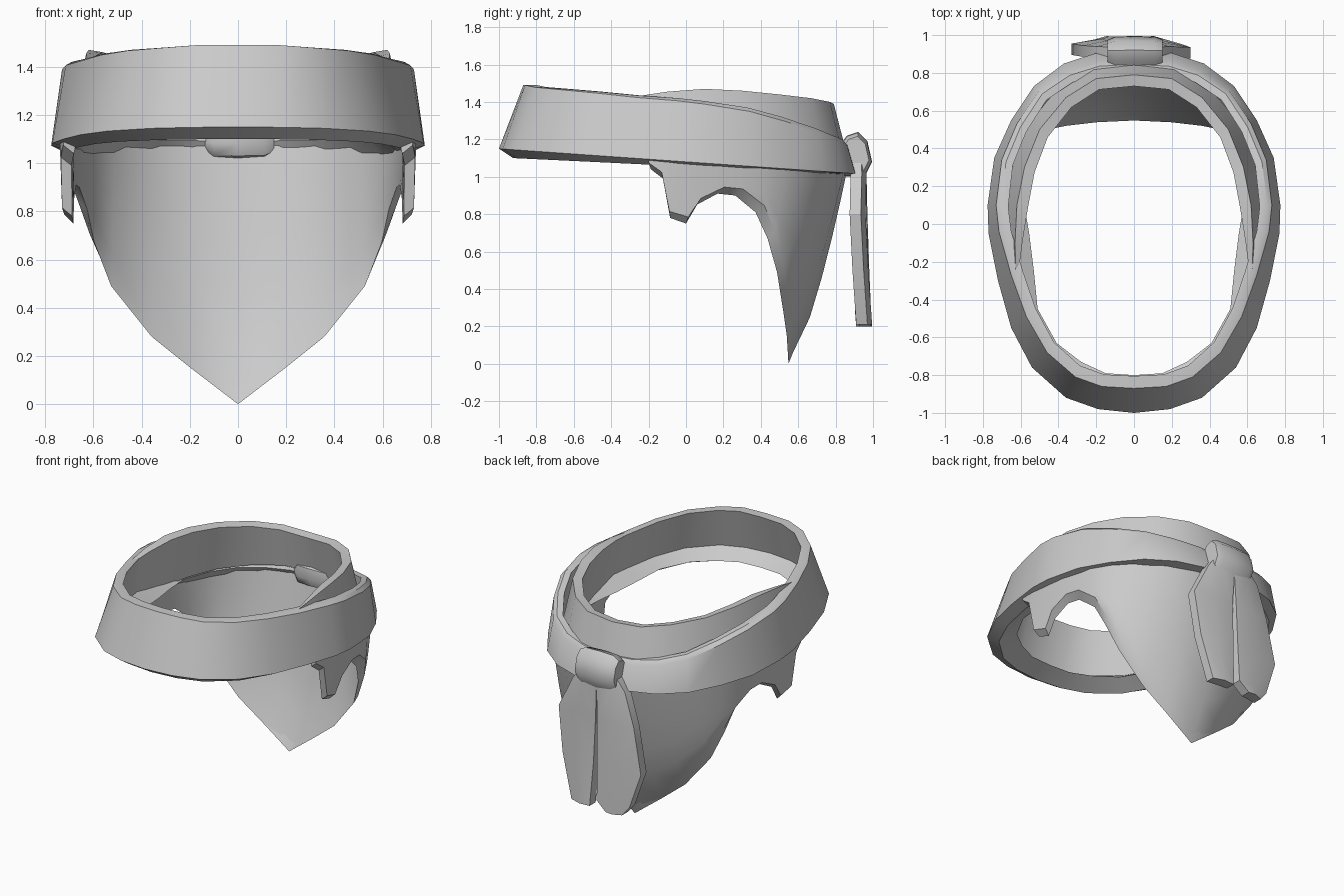
import bpy, bmesh, math
from mathutils import Vector

if "Cube" in bpy.data.objects:
    bpy.data.objects.remove(bpy.data.objects["Cube"], do_unlink=True)

# One grey cloth colour
cloth = bpy.data.materials.new("grey_cloth")
cloth.use_nodes = True
GREY = (0.6, 0.6, 0.6, 1)
cloth.diffuse_color = GREY
bsdf = next(n for n in cloth.node_tree.nodes if n.type == "BSDF_PRINCIPLED")
bsdf.inputs["Base Color"].default_value = GREY
bsdf.inputs["Roughness"].default_value = 0.8


def finish(name, bm, angle):
    bmesh.ops.recalc_face_normals(bm, faces=bm.faces)
    mesh = bpy.data.meshes.new(name)
    bm.to_mesh(mesh)
    bm.free()
    mesh.materials.append(cloth)
    ob = bpy.data.objects.new(name, mesh)
    bpy.context.collection.objects.link(ob)
    bpy.ops.object.select_all(action="DESELECT")
    ob.select_set(True)
    bpy.context.view_layer.objects.active = ob
    bpy.ops.object.shade_smooth_by_angle(angle=math.radians(angle))


def loft(name, sections, ring=False, angle=35):
    """Join closed cross-sections, either round a ring or with end caps."""
    bm = bmesh.new()
    rows = [[bm.verts.new(p) for p in s] for s in sections]
    n = len(rows[0])
    pairs = list(zip(rows, rows[1:] + rows[:1])) if ring else list(zip(rows, rows[1:]))
    for a, b in pairs:
        for i in range(n):
            j = (i + 1) % n
            bm.faces.new((a[i], a[j], b[j], b[i]))
    if not ring:
        bm.faces.new(rows[0])
        bm.faces.new(rows[-1])
    finish(name, bm, angle)


def mirrored(half, ring=False):
    """Half sections start on x = 0; a ring also ends there."""
    other = half[1:-1] if ring else half[1:]
    flip = [[(-x, y, z) for x, y, z in s] for s in other]
    return flip[::-1] + half


def inset(p, d, dz=0):
    v = Vector((p[0], p[1], 0))
    v *= 1 - d / v.length
    return (v.x, v.y, p[2] + dz)


def clamp(v):
    return max(0, min(1, v))


# Headband: outer hem, outer top edge and rolled inner lip, front to back
hem = [(0, -1), (.19, -.98), (.36, -.92), (.54, -.76), (.65, -.55), (.72, -.3), (.77, -.05),
       (.775, .1), (.74, .35), (.65, .55), (.53, .73), (.37, .85), (.2, .905), (0, .915)]
top = [(0, -.87, 1.49), (.17, -.86, 1.49), (.31, -.81, 1.48), (.46, -.68, 1.47), (.57, -.49, 1.455),
       (.65, -.27, 1.435), (.715, -.04, 1.42), (.73, .1, 1.405), (.7, .34, 1.37), (.62, .53, 1.32),
       (.5, .71, 1.26), (.35, .81, 1.22), (.19, .86, 1.2), (0, .87, 1.19)]
lip = [(0, -.8), (.15, -.79), (.28, -.73), (.41, -.63), (.51, -.45), (.53, -.25), (.555, -.05),
       (.58, .1), (.6, .28), (.54, .47), (.45, .62), (.31, .73), (.16, .79), (0, .8)]
band = []
for (hx, hy), t, (lx, ly) in zip(hem, top, lip):
    back = (hy + 1) / 2
    h = (hx, hy, 1.08 - .07 * hy)
    band.append([h, inset(t, 0, -.03 * back), inset(t, .025), inset(t, .065), inset(h, .1, .06 + .06 * back),
                 (lx, ly, h[2] + .08 * back), inset(h, .075, -.05 + .05 * back)])
loft("headband", mirrored(band, True), ring=True)

# Upper wrap rising inside the headband at the back, thinning to its front ends
crown = [(0, .79, 1.39), (.2, .77, 1.4), (.36, .67, 1.42), (.5, .5, 1.44), (.58, .3, 1.46),
         (.62, .1, 1.47), (.63, -.1, 1.455), (.625, -.3, 1.425)]
wrap = []
for x, y, z in crown:
    thick = min(.06, .01 + (y + .3) * .15)
    low = inset((x, y, 1.12), -.07)
    wrap.append([low, (x, y, z), inset((x, y, z), thick, -.01), inset((x, y, 1.12), thick - .065)])
loft("upper_wrap", mirrored(wrap), angle=40)

# Hanging neck cloth: top edge and bottom edge, back centre to cheek tab
hang_top = [(0, .875), (.2, .86), (.385, .785), (.55, .65), (.635, .53), (.695, .4), (.715, .28),
            (.735, .18), (.74, .06), (.74, 0), (.74, -.09), (.735, -.13), (.725, -.2)]
hang_low = [(0, .56, 0), (.2, .55, .15), (.365, .53, .28), (.535, .495, .49), (.615, .45, .67),
            (.665, .395, .81), (.7, .28, .9), (.715, .18, .91), (.725, .06, .85), (.72, 0, .75),
            (.73, -.09, .78), (.735, -.13, .99), (.725, -.2, 1.04)]
cape = []
STEPS = 5
for (tx, ty), (bx, by, bz) in zip(hang_top, hang_low):
    outer, inner = [], []
    edge = .012 + .033 * clamp((bz - .6) * 5)
    shift = .025 * clamp(bx * 2) * clamp((by + .1) * 5)
    for k in range(STEPS + 1):
        s = k / STEPS
        bulge = s ** .7
        p = (bx + (tx - bx) * s, by + (ty - by) * bulge, bz + (1.1 - bz) * s)
        outer.append((p[0], p[1] + shift * (1 - s), p[2] + .035 * (1 - s)))
        inner.append(inset(p, edge + (.057 - edge) * bulge))
    cape.append(outer + inner[::-1])
loft("neck_cloth", mirrored(cape), angle=40)

# Knot at the back: a rounded profile swept across x, wrapping round the hem
knot_profile = [(.83, 1.18), (.86, 1.22), (.92, 1.24), (.97, 1.19), (.995, 1.08),
                (.96, 1.01), (.86, 1.0), (.78, 1.03), (.76, 1.08), (.77, 1.15)]
knot = []
for x, size in ((-.14, .75), (-.1, .97), (0, 1), (.11, .97), (.15, .8)):
    knot.append([(x, .91 + (y - .91) * size, 1.12 + (z - 1.12) * size) for y, z in knot_profile])
loft("knot", knot, angle=40)

# Two knot tails: stations from knot to tip (z, inner x, outer x, y)
left_stations = [(1.14, .01, .1, .92), (1.02, .0, .19, .925), (.8, .01, .3, .92),
                 (.5, .015, .26, .935), (.21, .03, .18, .955)]
right_stations = [(1.14, .01, .1, .92), (1.02, .0, .2, .925), (.8, .01, .27, .93),
                  (.5, .015, .33, .94), (.26, .02, .25, .95), (.2, .09, .2, .955)]
for name, side, stations in (("left_tail", 1, left_stations), ("right_tail", -1, right_stations)):
    rows = []
    for z, a, b, y in stations:
        mid = (a + b) / 2
        rows.append([(side * a, y - .03, z), (side * mid, y - .035, z), (side * b, y - .045, z),
                     (side * b, y + .015, z), (side * mid, y + .04, z), (side * a, y + .035, z)])
    loft(name, rows, angle=30)
